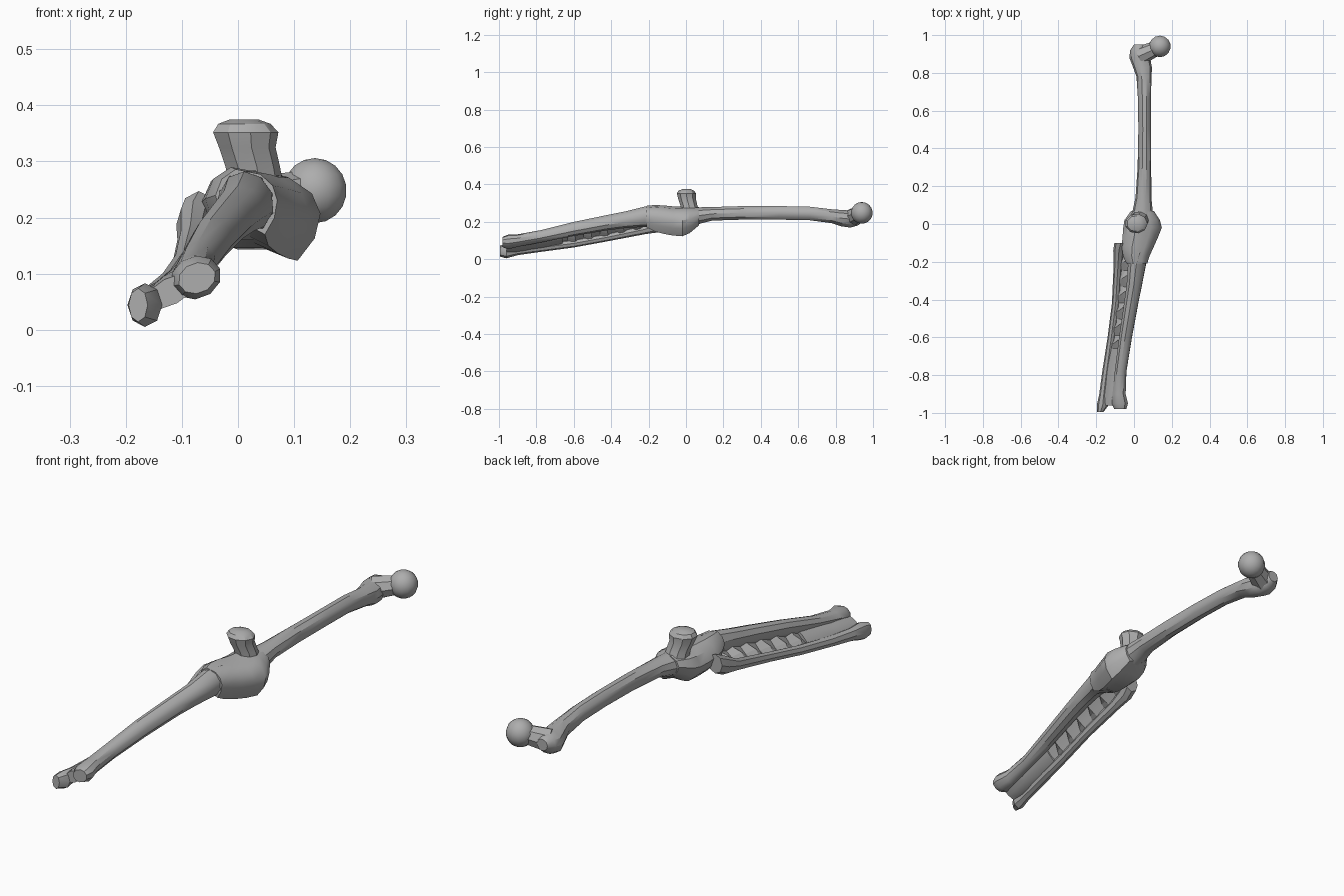
import bpy, bmesh, math
from mathutils import Vector

cube = bpy.data.objects.get("Cube")
if cube:
    bpy.data.objects.remove(cube, do_unlink=True)

bone = bpy.data.materials.new("bone grey")
bone.use_nodes = True
GREY = (0.42, 0.42, 0.42, 1)
bone.diffuse_color = GREY
bone.node_tree.nodes["Principled BSDF"].inputs["Base Color"].default_value = GREY


def finish(name, bm, angle=35):
    bmesh.ops.recalc_face_normals(bm, faces=bm.faces)
    me = bpy.data.meshes.new(name)
    bm.to_mesh(me)
    bm.free()
    ob = bpy.data.objects.new(name, me)
    bpy.context.collection.objects.link(ob)
    me.materials.append(bone)
    bpy.ops.object.select_all(action='DESELECT')
    ob.select_set(True)
    bpy.context.view_layer.objects.active = ob
    bpy.ops.object.shade_smooth_by_angle(angle=math.radians(angle))


def circle(n):
    return [(math.cos(2 * math.pi * i / n), math.sin(2 * math.pi * i / n)) for i in range(n)]


def loft(name, sections, profile=circle(10), axis='Y', angle=35):
    """Sections are (x, y, z, half width, half height, tilt in degrees)."""
    bm = bmesh.new()
    rings = []
    for x, y, z, w, h, tilt in sections:
        c, s = math.cos(math.radians(tilt)), math.sin(math.radians(tilt))
        ring = []
        for u, v in profile:
            a, b = u * w * c - v * h * s, u * w * s + v * h * c
            off = (a, 0, b) if axis == 'Y' else (a, b, 0)
            ring.append(bm.verts.new(Vector((x, y, z)) + Vector(off)))
        rings.append(ring)
    n = len(profile)
    for r0, r1 in zip(rings, rings[1:]):
        for i in range(n):
            bm.faces.new((r0[i], r0[(i + 1) % n], r1[(i + 1) % n], r1[i]))
    bm.faces.new(rings[0])
    bm.faces.new(rings[-1])
    finish(name, bm, angle)


# Thigh bone: shaft flaring into the hip prominence
loft("thigh_shaft", [
    (0.04, 0.00, 0.215, 0.075, 0.065, 0), (0.045, 0.06, 0.232, 0.055, 0.048, 0),
    (0.05, 0.14, 0.243, 0.042, 0.038, 0), (0.055, 0.30, 0.248, 0.036, 0.038, 0),
    (0.057, 0.50, 0.248, 0.034, 0.038, 0), (0.055, 0.66, 0.245, 0.034, 0.038, 0),
    (0.053, 0.78, 0.230, 0.040, 0.039, 0), (0.045, 0.83, 0.220, 0.050, 0.046, 0),
    (0.030, 0.88, 0.215, 0.055, 0.048, 0), (0.025, 0.92, 0.222, 0.045, 0.043, 0),
    (0.025, 0.95, 0.228, 0.025, 0.025, 0)])

# Hip neck and ball
bm = bmesh.new()
bmesh.ops.create_uvsphere(bm, u_segments=14, v_segments=9, radius=0.058)
bmesh.ops.translate(bm, verts=bm.verts, vec=(0.137, 0.94, 0.248))
finish("hip_ball", bm)
bm = bmesh.new()
bmesh.ops.create_cone(bm, segments=8, radius1=0.050, radius2=0.038, depth=0.12, cap_ends=True)
direction = Vector((0.11, 0.05, 0.025))
bmesh.ops.transform(bm, verts=bm.verts, matrix=direction.to_track_quat('Z', 'Y').to_matrix().to_4x4())
bmesh.ops.translate(bm, verts=bm.verts, vec=(0.085, 0.915, 0.236))
finish("hip_neck", bm)

# Knee block with a lobe low on the inner side
knee = [(1.0, 0.05), (0.85, 0.5), (0.45, 0.85), (-0.35, 1.0), (-0.8, 0.7), (-1.0, 0.2),
        (-0.85, -0.3), (-0.45, -0.75), (0.1, -0.75), (0.6, -1.0), (0.9, -0.5)]
loft("knee_joint", [
    (0.015, -0.21, 0.228, 0.055, 0.058, 0), (0.012, -0.17, 0.220, 0.070, 0.070, 0),
    (0.020, -0.12, 0.212, 0.085, 0.076, 0), (0.033, -0.07, 0.205, 0.094, 0.078, 0),
    (0.045, -0.02, 0.203, 0.102, 0.080, 0), (0.043, 0.02, 0.212, 0.094, 0.072, 0),
    (0.045, 0.07, 0.230, 0.060, 0.048, 0)], knee)

# Kneecap: faceted stub, wider at its top
loft("kneecap", [
    (0.030, 0.025, 0.250, 0.052, 0.050, 0), (0.025, 0.015, 0.290, 0.050, 0.046, 0),
    (0.015, 0.005, 0.325, 0.052, 0.048, 0), (0.012, 0.002, 0.352, 0.060, 0.052, 0),
    (0.010, 0.002, 0.367, 0.048, 0.042, 0), (0.010, 0.002, 0.375, 0.026, 0.022, 0)],
    circle(9), 'Z', 30)

# Shin bone and the thinner bone beside it
shin = [(0.012, -0.15, 0.222, 0.062, 0.065, 0), (0.015, -0.22, 0.228, 0.048, 0.055, 20),
        (0.002, -0.32, 0.212, 0.042, 0.045, 20), (-0.015, -0.42, 0.196, 0.039, 0.041, 20),
        (-0.045, -0.60, 0.162, 0.035, 0.038, 20), (-0.071, -0.78, 0.122, 0.032, 0.033, 20),
        (-0.079, -0.90, 0.100, 0.037, 0.033, 20), (-0.075, -0.95, 0.093, 0.046, 0.038, 20),
        (-0.073, -0.98, 0.092, 0.034, 0.027, 20)]
outer = [(-0.070, -0.10, 0.205, 0.034, 0.042, 0), (-0.080, -0.14, 0.187, 0.030, 0.042, 0),
         (-0.085, -0.22, 0.160, 0.023, 0.026, 0), (-0.097, -0.42, 0.118, 0.020, 0.022, 0),
         (-0.120, -0.60, 0.085, 0.020, 0.022, 0), (-0.145, -0.78, 0.062, 0.023, 0.023, 0),
         (-0.160, -0.90, 0.050, 0.024, 0.028, 0), (-0.166, -0.96, 0.044, 0.031, 0.039, 0),
         (-0.178, -0.995, 0.044, 0.017, 0.030, 0)]
loft("shin_bone", shin)
loft("outer_shin_bone", outer, circle(8))


def along(path, y):
    """Centre of a bone at depth y, which must lie within the path."""
    i = next(i for i in range(1, len(path)) if path[i][1] <= y)
    p, q = path[i - 1], path[i]
    return Vector(p[:3]).lerp(Vector(q[:3]), (p[1] - y) / (p[1] - q[1]))


# Web between the two bones, in ridged steps
bm = bmesh.new()
rows = []
for i in range(15):
    y = -0.16 - i * 0.043
    a, b = along(shin, y), along(outer, y)
    normal = Vector((b.z - a.z, 0, a.x - b.x)).normalized()
    bump = normal * (0.014 if i % 2 else -0.010)
    slant = Vector((0, 0.018 if i % 2 else -0.004, 0))
    rows.append([bm.verts.new(p) for p in
                 (a, a.lerp(b, 0.35) + bump + slant, a.lerp(b, 0.65) + bump, b)])
for r0, r1 in zip(rows, rows[1:]):
    for j in range(3):
        bm.faces.new((r0[j], r0[j + 1], r1[j + 1], r1[j]))
finish("shin_web", bm, 20)

# Thick plate joining the bones at the ankle
plate = []
for y, t in ((-0.66, 0.010), (-0.74, 0.018), (-0.84, 0.021), (-0.92, 0.026), (-0.96, 0.024)):
    a, b = along(shin, y), along(outer, y)
    m, d = (a + b) / 2, a - b
    plate.append((m.x, y, m.z, d.length / 2 + 0.01, t, math.degrees(math.atan2(d.z, d.x))))
loft("ankle_plate", plate, circle(8))
